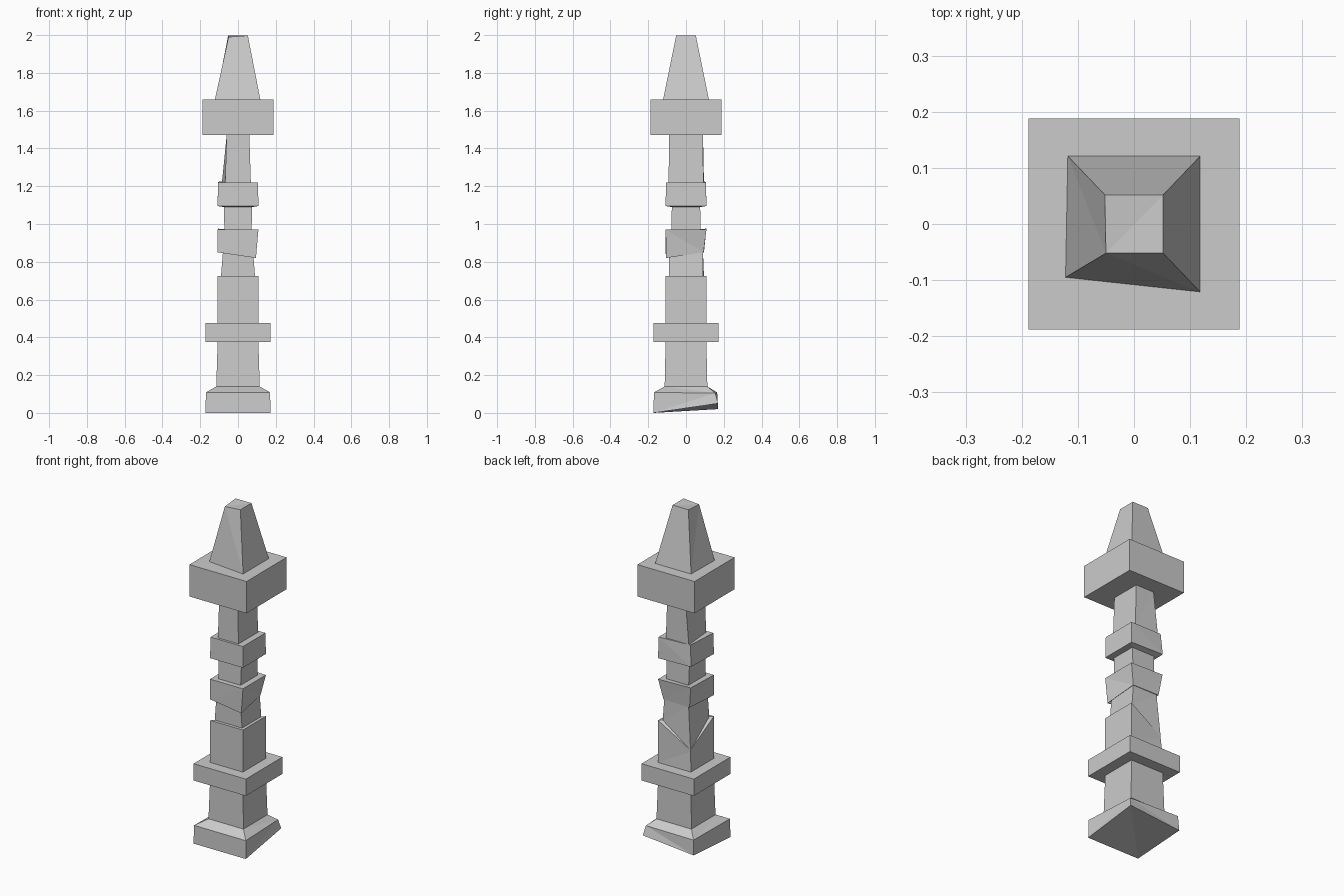
import bpy
import bmesh

default = bpy.data.objects.get("Cube")
if default:
    bpy.data.objects.remove(default, do_unlink=True)

stone = bpy.data.materials.new("grey stone")
stone.use_nodes = True
stone.diffuse_color = (0.6, 0.6, 0.6, 1)
stone.node_tree.nodes["Principled BSDF"].inputs["Base Color"].default_value = (0.6, 0.6, 0.6, 1)

# Corner signs, running counter-clockwise from the front
FRONT_R, FRONT_L, BACK_L, BACK_R = range(4)
SIGNS = [(-1, -1), (1, -1), (1, 1), (-1, 1)]


def ring(z, wx, wy=None, **moved):
    """Four corners of a square course; named corners may be chipped to a new spot."""
    wy = wy or wx
    corners = [(sx * wx, sy * wy, z) for sx, sy in SIGNS]
    names = dict(fr=FRONT_R, fl=FRONT_L, bl=BACK_L, br=BACK_R)
    for name, spot in moved.items():
        corners[names[name]] = spot
    return corners


def course(name, rings, bottom=False, top=False):
    """Skin a stack of square rings into one carved stone part."""
    bm = bmesh.new()
    loops = [[bm.verts.new(c) for c in r] for r in rings]
    for low, high in zip(loops, loops[1:]):
        for i in range(4):
            j = (i + 1) % 4
            bm.faces.new((low[i], low[j], high[j], high[i]))
    if bottom:
        bm.faces.new(loops[0][::-1])
    if top:
        bm.faces.new(loops[-1])
    bmesh.ops.triangulate(bm, faces=[f for f in bm.faces])
    mesh = bpy.data.meshes.new(name)
    bm.to_mesh(mesh)
    bm.free()
    mesh.materials.append(stone)
    obj = bpy.data.objects.new(name, mesh)
    bpy.context.collection.objects.link(obj)


# Rings shared by neighbouring parts
plinth_foot = ring(0.14, 0.115, 0.113)
plinth_head = ring(0.375, 0.108)
drum_foot = ring(0.475, 0.108)
drum_head = ring(0.725, 0.09, br=(-0.1, 0.1, 0.6))
waist_head = ring(0.85, 0.08, 0.09)
neck_foot = ring(0.97, 0.072, 0.078)
neck_head = ring(1.09, 0.075)
throat_foot = ring(1.22, 0.068, 0.092, br=(-0.085, 0.095, 1.22))
throat_head = ring(1.47, 0.06, 0.09)
spire_foot = ring(1.66, 0.118, 0.121, fr=(-0.122, -0.095, 1.66))

# Base with one worn, lifted corner
course("base", [
    ring(0.0, 0.172, bl=(0.165, 0.17, 0.05), br=(-0.17, 0.17, 0.02)),
    ring(0.108, 0.17, bl=(0.155, 0.155, 0.105), br=(-0.165, 0.165, 0.108)),
    plinth_foot], bottom=True)

# Lower shaft and wide collar
course("lower_shaft", [plinth_foot, plinth_head])
course("wide_collar", [plinth_head, ring(0.375, 0.172), ring(0.475, 0.172), drum_foot])

# Middle drum with a broken rear corner, then the waist above it
course("middle_drum", [
    drum_foot,
    ring(0.725, 0.108, br=(-0.1, 0.1, 0.59)),
    drum_head])
course("waist", [drum_head, waist_head])

# Chipped block: the rear corners taper into the waist
course("chipped_block", [
    waist_head,
    ring(0.855, 0.108, fr=(-0.108, -0.108, 0.85), fl=(0.095, -0.105, 0.82),
         bl=(0.083, 0.093, 0.85), br=(-0.09, 0.095, 0.85)),
    ring(0.97, 0.108, br=(-0.106, 0.108, 0.975)),
    neck_foot])

# Neck and small collar
course("neck", [neck_foot, neck_head])
course("small_collar", [
    neck_head,
    ring(1.095, 0.108, br=(-0.108, 0.108, 1.1)),
    ring(1.22, 0.106, br=(-0.1, 0.1, 1.225)),
    throat_foot])

# Throat, capital block and tapering spire
course("throat", [throat_foot, throat_head])
course("capital", [throat_head, ring(1.47, 0.187), ring(1.66, 0.188), spire_foot])
course("spire", [spire_foot, ring(1.998, 0.052, fr=(-0.05, -0.052, 1.99))], top=True)
